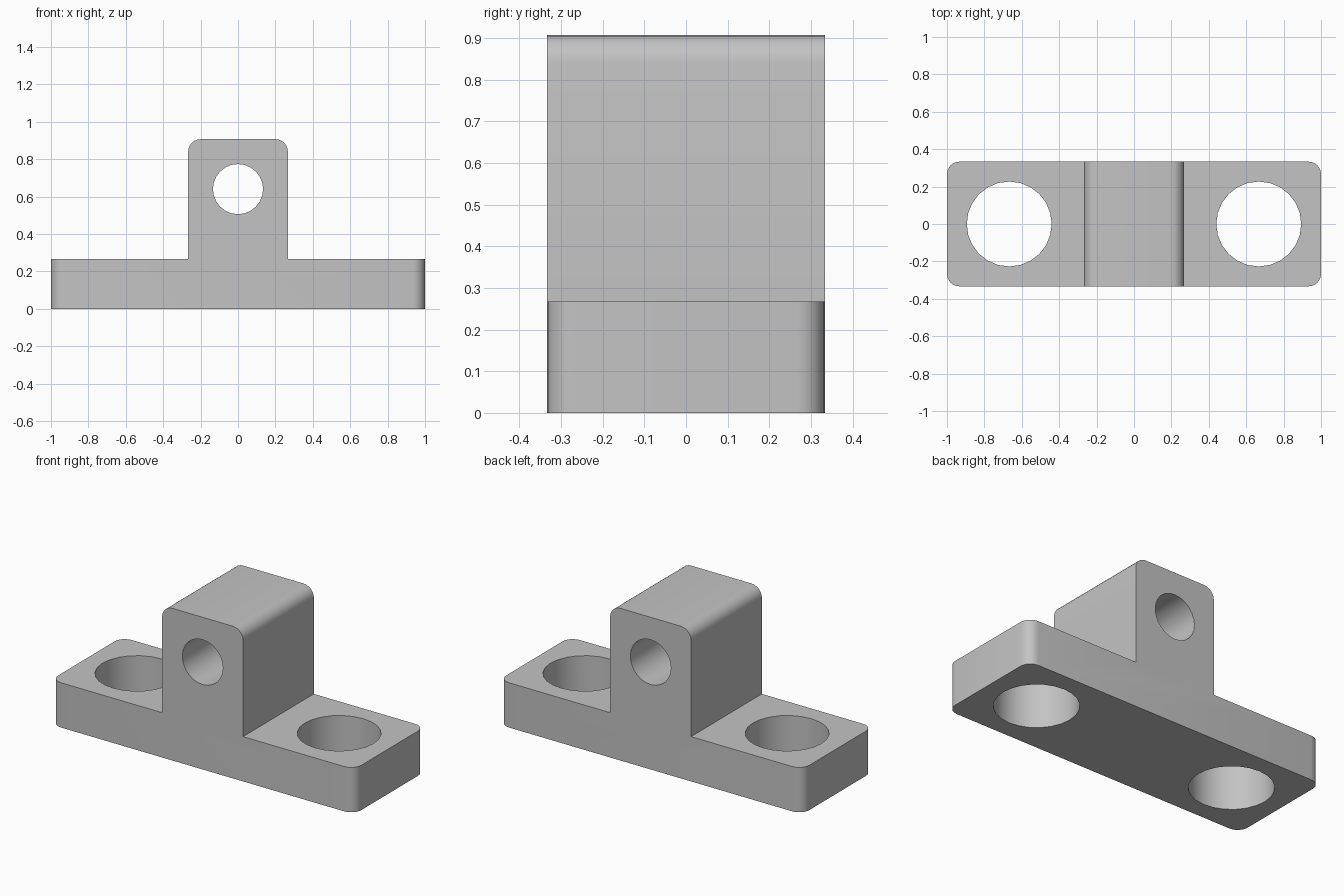
import bpy, bmesh, math
from mathutils import Matrix

cube = bpy.data.objects.get("Cube")
if cube:
    bpy.data.objects.remove(cube, do_unlink=True)

HALF_LENGTH, HALF_DEPTH = 1.0, 1 / 3
BASE_TOP, LUG_HALF, LUG_TOP = 0.267, 0.267, 0.907
CORNER = 0.067

grey = bpy.data.materials.new("plain grey")
grey.use_nodes = True
colour = (0.55, 0.55, 0.55, 1)
grey.diffuse_color = colour
grey.node_tree.nodes["Principled BSDF"].inputs["Base Color"].default_value = colour


def add_object(name, bm):
    bmesh.ops.recalc_face_normals(bm, faces=bm.faces)
    mesh = bpy.data.meshes.new(name)
    bm.to_mesh(mesh)
    bm.free()
    obj = bpy.data.objects.new(name, mesh)
    bpy.context.collection.objects.link(obj)
    mesh.materials.append(grey)
    return obj


def drill(target, radius, matrix):
    """Cut a round through hole along the matrix's z axis."""
    bm = bmesh.new()
    bmesh.ops.create_cone(bm, cap_ends=True, segments=24, radius1=radius,
                          radius2=radius, depth=1.5, matrix=matrix)
    cutter = add_object("hole_cutter", bm)
    cutter.hide_render = True
    mod = target.modifiers.new("hole", 'BOOLEAN')
    mod.operation, mod.solver, mod.object = 'DIFFERENCE', 'EXACT', cutter
    bpy.ops.object.modifier_apply(modifier=mod.name)
    bpy.data.objects.remove(cutter, do_unlink=True)


# Inverted T profile, extruded front to back
half = [(HALF_LENGTH, 0), (HALF_LENGTH, BASE_TOP), (LUG_HALF, BASE_TOP), (LUG_HALF, LUG_TOP)]
profile = half + [(-x, z) for x, z in reversed(half)]
bm = bmesh.new()
face = bm.faces.new([bm.verts.new((x, -HALF_DEPTH, z)) for x, z in profile])
extruded = bmesh.ops.extrude_face_region(bm, geom=[face])["geom"]
bmesh.ops.translate(bm, vec=(0, 2 * HALF_DEPTH, 0),
                    verts=[g for g in extruded if isinstance(g, bmesh.types.BMVert)])
bmesh.ops.recalc_face_normals(bm, faces=bm.faces)


# Round the upright corners of the base and the top edges of the lug
def is_rounded(edge):
    a, b = (v.co for v in edge.verts)
    upright = abs(a.z - b.z) > 0.1 and min(abs(a.x), abs(b.x)) > 0.9
    lug_edge = abs(a.y - b.y) > 0.1 and min(a.z, b.z) > 0.9
    return upright or lug_edge


bmesh.ops.bevel(bm, geom=[e for e in bm.edges if is_rounded(e)], offset=CORNER,
                segments=6, profile=0.5, affect='EDGES')
bracket = add_object("mounting_bracket", bm)
bpy.ops.object.select_all(action='DESELECT')
bpy.context.view_layer.objects.active = bracket
bracket.select_set(True)

# Two large vertical holes in the base, one cross hole through the lug
for side in (-1, 1):
    drill(bracket, 0.227, Matrix.Translation((side * 0.667, 0, 0)))
drill(bracket, 0.134, Matrix.Translation((0, 0, 0.64)) @ Matrix.Rotation(math.pi / 2, 4, 'X'))

bpy.ops.object.shade_smooth_by_angle(angle=math.radians(30))
